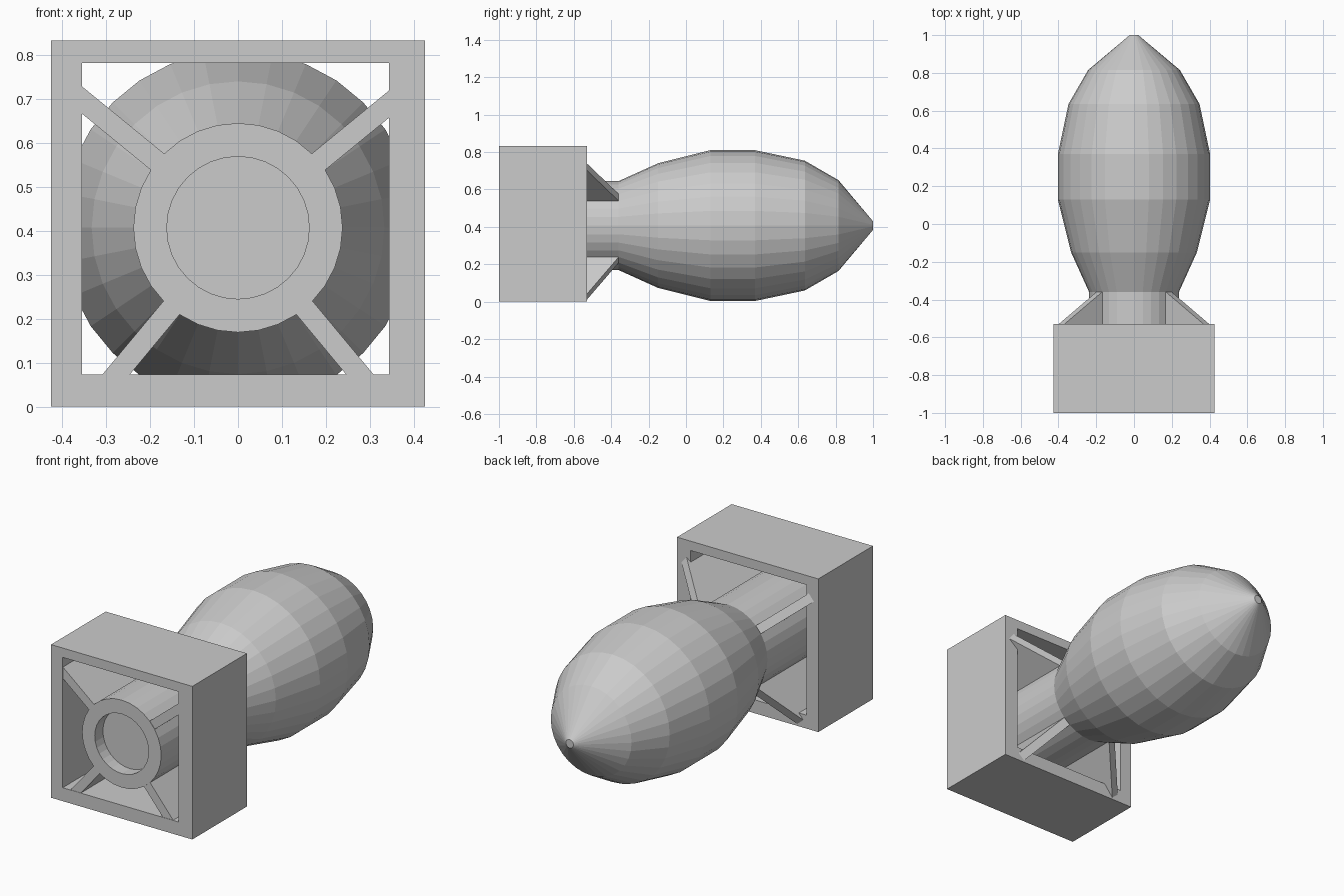
import bpy, bmesh, math
from mathutils import Matrix, Vector

if "Cube" in bpy.data.objects:
    bpy.data.objects.remove(bpy.data.objects["Cube"])

AXIS_Z = 0.407   # height of the long axis
SIDES = 32


def make_object(name, bm):
    bmesh.ops.remove_doubles(bm, verts=bm.verts, dist=1e-5)
    bmesh.ops.recalc_face_normals(bm, faces=bm.faces)
    mesh = bpy.data.meshes.new(name)
    bm.to_mesh(mesh)
    bm.free()
    obj = bpy.data.objects.new(name, mesh)
    bpy.context.collection.objects.link(obj)
    return obj


def extrude_face(bm, points, offset):
    face = bm.faces.new([bm.verts.new(p) for p in points])
    geom = bmesh.ops.extrude_face_region(bm, geom=[face], use_keep_orig=True)["geom"]
    verts = [g for g in geom if isinstance(g, bmesh.types.BMVert)]
    bmesh.ops.translate(bm, verts=verts, vec=offset)


# Body: (radius, y) profile from recessed tail disc to blunt nose, spun about y
profile = [(0, -0.93), (0.162, -0.93), (0.162, -1.0), (0.238, -1.0),
           (0.238, -0.36), (0.333, -0.15), (0.403, 0.13), (0.403, 0.37),
           (0.347, 0.635), (0.243, 0.815), (0.023, 1.0), (0, 1.0)]
bm = bmesh.new()
verts = [bm.verts.new((r, y, AXIS_Z)) for r, y in profile]
edges = [bm.edges.new(pair) for pair in zip(verts, verts[1:])]
bmesh.ops.spin(bm, geom=verts + edges, cent=(0, 0, AXIS_Z), axis=(0, 1, 0),
               angle=math.tau, steps=SIDES, use_merge=True)
make_object("body", bm)

# Tail frame: square tube open at both ends
outer = [(-0.425, 0), (0.425, 0), (0.425, 0.833), (-0.425, 0.833)]
inner = [(-0.355, 0.073), (0.343, 0.073), (0.343, 0.782), (-0.355, 0.782)]
bm = bmesh.new()
rings = [[bm.verts.new((x, y, z)) for x, z in loop]
         for loop, y in ((outer, -1), (outer, -0.53), (inner, -0.53), (inner, -1))]
for a, b in zip(rings, rings[1:] + rings[:1]):
    for i in range(4):
        j = (i + 1) % 4
        bm.faces.new((a[i], a[j], b[j], b[i]))
make_object("tail_frame", bm)

# Fins: radial plates with a slanted leading edge, embedded in tube and frame
THICK = 0.048
fin_outline = [(0.2, -0.998), (0.497, -0.998), (0.497, -0.531), (0.238, -0.36), (0.2, -0.36)]
for name, angle in (("fin_upper_right", 39.3), ("fin_upper_left", 140.7),
                    ("fin_lower_left", 230.3), ("fin_lower_right", 309.7)):
    bm = bmesh.new()
    extrude_face(bm, [(r, y, -THICK / 2) for r, y in fin_outline], Vector((0, 0, THICK)))
    bm.transform(Matrix.Translation((0, 0, AXIS_Z)) @
                 Matrix.Rotation(-math.radians(angle), 4, 'Y'))
    make_object(name, bm)
